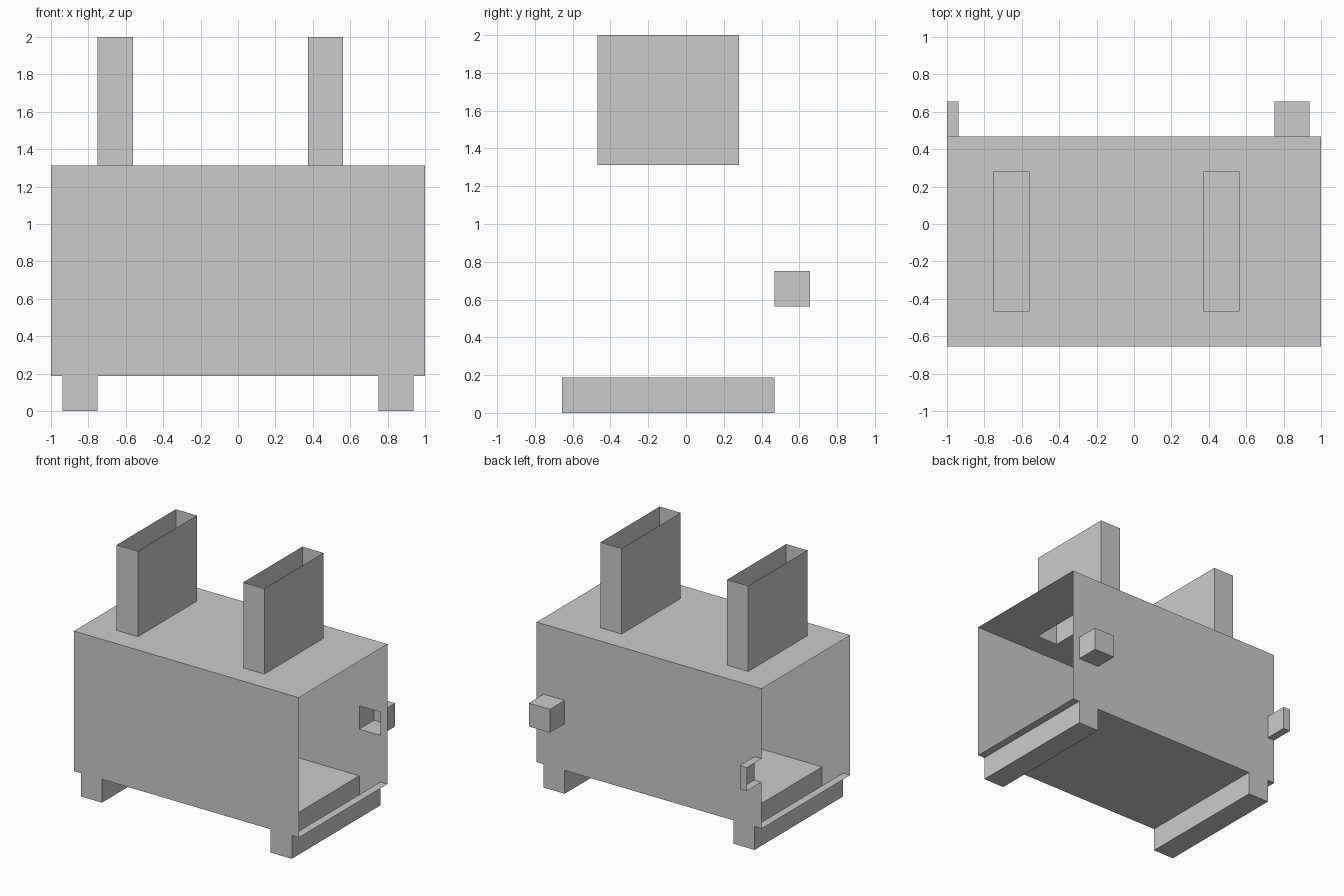
import bpy, bmesh

if "Cube" in bpy.data.objects:
    bpy.data.objects.remove(bpy.data.objects["Cube"])

U = 1 / 16                       # modelling grid step
X0, X1 = -16, 16                 # body extents in grid steps
Y0, Y1 = -10.5, 7.5
Z0, Z1 = 3, 21
CHIMNEYS = {"left": -12, "right": 6}
LEGS = {"left": -15, "right": 12}


def finish(name, bm):
    bmesh.ops.remove_doubles(bm, verts=bm.verts, dist=1e-5)
    mesh = bpy.data.meshes.new(name)
    bm.to_mesh(mesh)
    bm.free()
    bpy.context.collection.objects.link(bpy.data.objects.new(name, mesh))


def sheet(bm, us, vs, place, holes=()):
    """Thin panel split at us and vs, leaving out the hole cells."""
    for i in range(len(us) - 1):
        for j in range(len(vs) - 1):
            if (i, j) in holes:
                continue
            uv = [(us[i], vs[j]), (us[i + 1], vs[j]),
                  (us[i + 1], vs[j + 1]), (us[i], vs[j + 1])]
            verts = [bm.verts.new([c * U for c in place(u, v)]) for u, v in uv]
            bm.faces.new(verts)


def open_box(name, x, y, z, open_sides):
    """Thin box with the named sides (such as '+z') left open."""
    bm = bmesh.new()
    bmesh.ops.create_cube(bm, size=1)
    drop = []
    for f in bm.faces:
        n = f.normal
        k = max(range(3), key=lambda a: abs(n[a]))
        if ("+" if n[k] > 0 else "-") + "xyz"[k] in open_sides:
            drop.append(f)
    bmesh.ops.delete(bm, geom=drop, context='FACES')
    for v in bm.verts:
        v.co = [U * (r[0] if c < 0 else r[1]) for c, r in zip(v.co, (x, y, z))]
    finish(name, bm)


# Body: a shell open at both ends, with openings into every attached part
body = bmesh.new()
sheet(body, [X0, X1], [Z0, Z1], lambda u, v: (u, Y0, v))
sheet(body, [X1, 15, 12, -15, X0], [Z0, 9, 12, Z1],
      lambda u, v: (u, Y1, v), {(1, 1), (3, 1)})
sheet(body, [X0, -12, -9, 6, 9, X1], [Y0, -7.5, 4.5, Y1],
      lambda u, v: (u, v, Z1), {(1, 1), (3, 1)})
sheet(body, [X1, 15, 12, -12, -15, X0], [Y0, Y1],
      lambda u, v: (u, v, Z0), {(1, 0), (3, 0)})
finish("body_shell", body)

# Chimneys: open tubes above the roof
for side, x in CHIMNEYS.items():
    open_box(side + "_chimney", (x, x + 3), (-7.5, 4.5), (Z1, 32), ("+z", "-z"))

# Legs: troughs hanging below the floor
for side, x in LEGS.items():
    open_box(side + "_leg", (x, x + 3), (Y0, Y1), (0, Z0), ("+z",))

# Back knobs: the left one is cut off by the open end
open_box("right_back_knob", (12, 15), (Y1, 10.5), (9, 12), ("-y",))
open_box("left_back_knob", (X0, -15), (Y1, 10.5), (9, 12), ("-y", "-x"))
